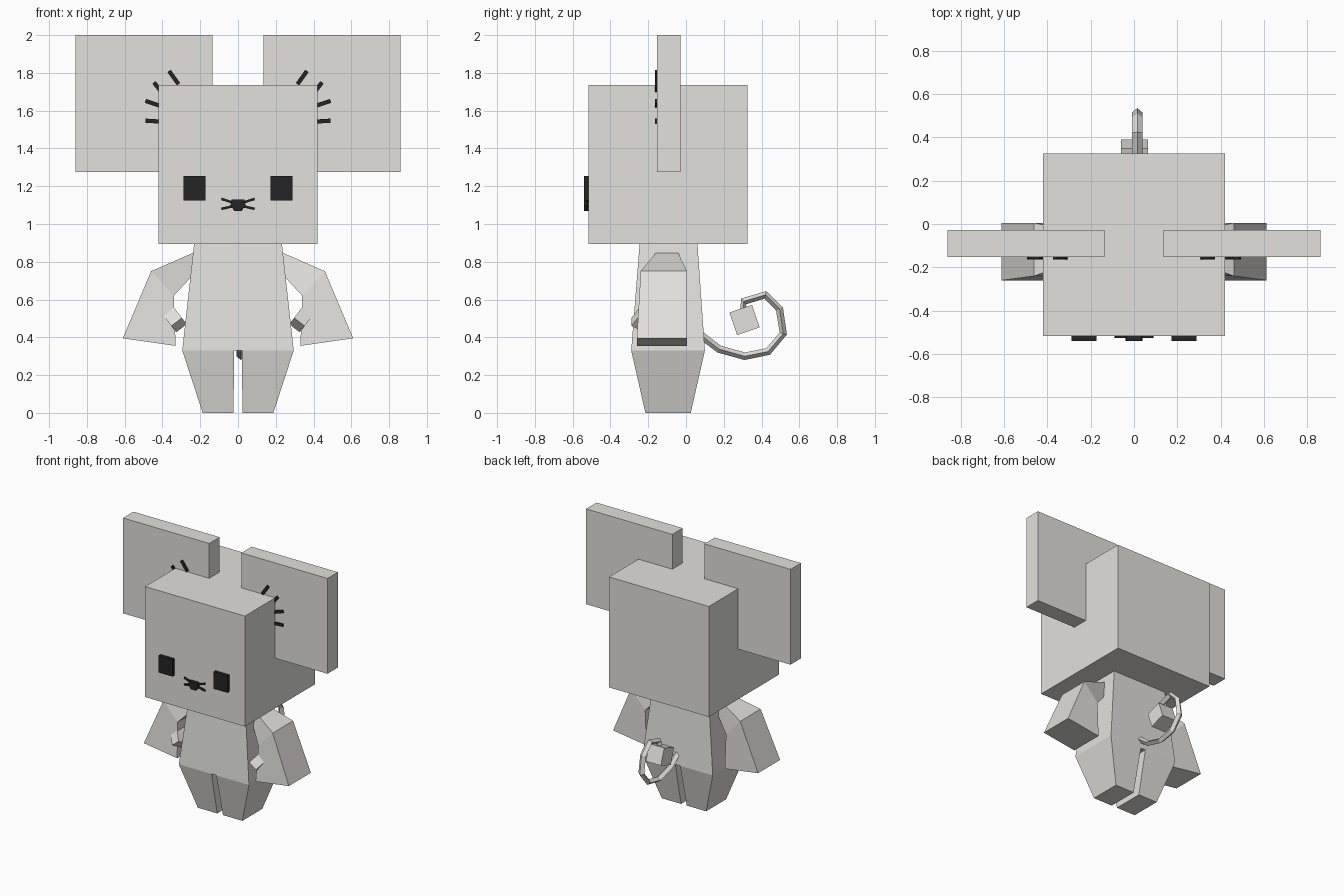
import bpy
import bmesh
from mathutils import Vector, Matrix

if "Cube" in bpy.data.objects:
    bpy.data.objects.remove(bpy.data.objects["Cube"], do_unlink=True)


def material(name, rgb):
    m = bpy.data.materials.new(name)
    m.use_nodes = True
    m.diffuse_color = (*rgb, 1)
    m.node_tree.nodes["Principled BSDF"].inputs["Base Color"].default_value = (*rgb, 1)
    return m


GREY = material("pale warm grey", (0.76, 0.75, 0.72))
BLACK = material("soft black", (0.018, 0.018, 0.018))


def loft(name, rings, mat):
    """Skin a list of four-point rings and cap both ends."""
    bm = bmesh.new()
    loops = [[bm.verts.new(p) for p in ring] for ring in rings]
    for a, b in zip(loops, loops[1:]):
        for i in range(4):
            j = (i + 1) % 4
            bm.faces.new((a[i], a[j], b[j], b[i]))
    bm.faces.new(loops[0])
    bm.faces.new(loops[-1])
    bmesh.ops.recalc_face_normals(bm, faces=bm.faces)
    mesh = bpy.data.meshes.new(name)
    bm.to_mesh(mesh)
    bm.free()
    mesh.materials.append(mat)
    ob = bpy.data.objects.new(name, mesh)
    bpy.context.collection.objects.link(ob)
    return ob


def level(x0, x1, y0, y1, z):
    return [(x0, y0, z), (x1, y0, z), (x1, y1, z), (x0, y1, z)]


def box(name, x, y, z, mat):
    x0, x1 = sorted(x)
    return loft(name, [level(x0, x1, *y, z[0]), level(x0, x1, *y, z[1])], mat)


def bar(name, a, b, width, depth, mat):
    """Square-ended bar from a to b."""
    a, b = Vector(a), Vector(b)
    t = (b - a).normalized()
    u = t.cross(Vector((0, 1, 0))).normalized()
    v = t.cross(u)
    u, v = u * width / 2, v * depth / 2
    return loft(name, [[p + u + v, p + u - v, p - u - v, p - u + v] for p in (a, b)], mat)


# Head and torso
box("head", (-0.42, 0.42), (-0.517, 0.325), (0.895, 1.735), GREY)
loft("torso", [level(-0.295, 0.295, -0.29, 0.10, 0.33),
               level(-0.232, 0.232, -0.245, 0.06, 0.9)], GREY)

for s, side in ((1, "left"), (-1, "right")):
    # Ears and eyes
    box(side + "_ear", (s * 0.135, s * 0.86), (-0.153, -0.028), (1.275, 2.0), GREY)
    box(side + "_eye", (s * 0.173, s * 0.289), (-0.54, -0.515), (1.125, 1.255), BLACK)

    # Ear hairs
    hairs = [((0.315, 1.74), (0.365, 1.81)), ((0.41, 1.705), (0.445, 1.75)),
             ((0.41, 1.625), (0.49, 1.652)), ((0.41, 1.542), (0.49, 1.547))]
    for i, ((xa, za), (xb, zb)) in enumerate(hairs):
        bar(f"{side}_ear_hair_{i + 1}", (s * xa, -0.157, za), (s * xb, -0.157, zb),
            0.022, 0.012, BLACK)

    # Whiskers beside the nose
    for i, (za, zb) in enumerate(((1.105, 1.133), (1.1, 1.08))):
        bar(f"{side}_whisker_{i + 1}", (0, -0.521, za), (s * 0.088, -0.521, zb),
            0.013, 0.01, BLACK)

    # Tapered leg
    loft(side + "_leg", [
        level(s * 0.024, s * 0.187, -0.215, 0.025, 0),
        level(s * 0.02, s * 0.295, -0.29, 0.10, 0.33)], GREY)

    # Flared sleeve: outer point, inner point and depth at each section
    sections = [((0.22, 0.855), (0.22, 0.75), -0.153, -0.045),
                ((0.46, 0.75), (0.34, 0.62), -0.24, 0.005),
                ((0.61, 0.395), (0.33, 0.355), -0.26, 0.005)]
    loft(side + "_sleeve", [[(s * o[0], f, o[1]), (s * o[0], b, o[1]),
                             (s * n[0], b, n[1]), (s * n[0], f, n[1])]
                            for o, n, f, b in sections], GREY)

    # Hand
    bar(side + "_hand", (s * 0.385, -0.18, 0.56), (s * 0.312, -0.255, 0.465),
        0.07, 0.08, GREY)

# Nose
loft("nose", [level(-0.02, 0.02, -0.54, -0.515, 1.07),
              level(-0.04, 0.04, -0.54, -0.515, 1.1),
              level(-0.035, 0.035, -0.54, -0.515, 1.13)], BLACK)

# Curled tail
path = [(0.06, 0.43), (0.10, 0.395), (0.175, 0.338), (0.31, 0.30), (0.435, 0.325),
        (0.515, 0.42), (0.495, 0.55), (0.42, 0.625), (0.305, 0.59), (0.305, 0.53)]
pts = [Vector((0.015, y, z)) for y, z in path]
rings = []
for i, p in enumerate(pts):
    t = (pts[min(i + 1, len(pts) - 1)] - pts[max(i - 1, 0)]).normalized()
    n = Vector((0, -t.z, t.y)) * 0.02
    x = Vector((0.024, 0, 0))
    rings.append([p + x, p + n, p - x, p - n])
loft("tail", rings, GREY)

# Block at the tail tip
tip = box("tail_tip", (-0.063, 0.063), (-0.063, 0.063), (-0.063, 0.063), GREY)
tip.data.transform(Matrix.Translation((0.002, 0.31, 0.492)) @ Matrix.Rotation(0.33, 4, "X"))
